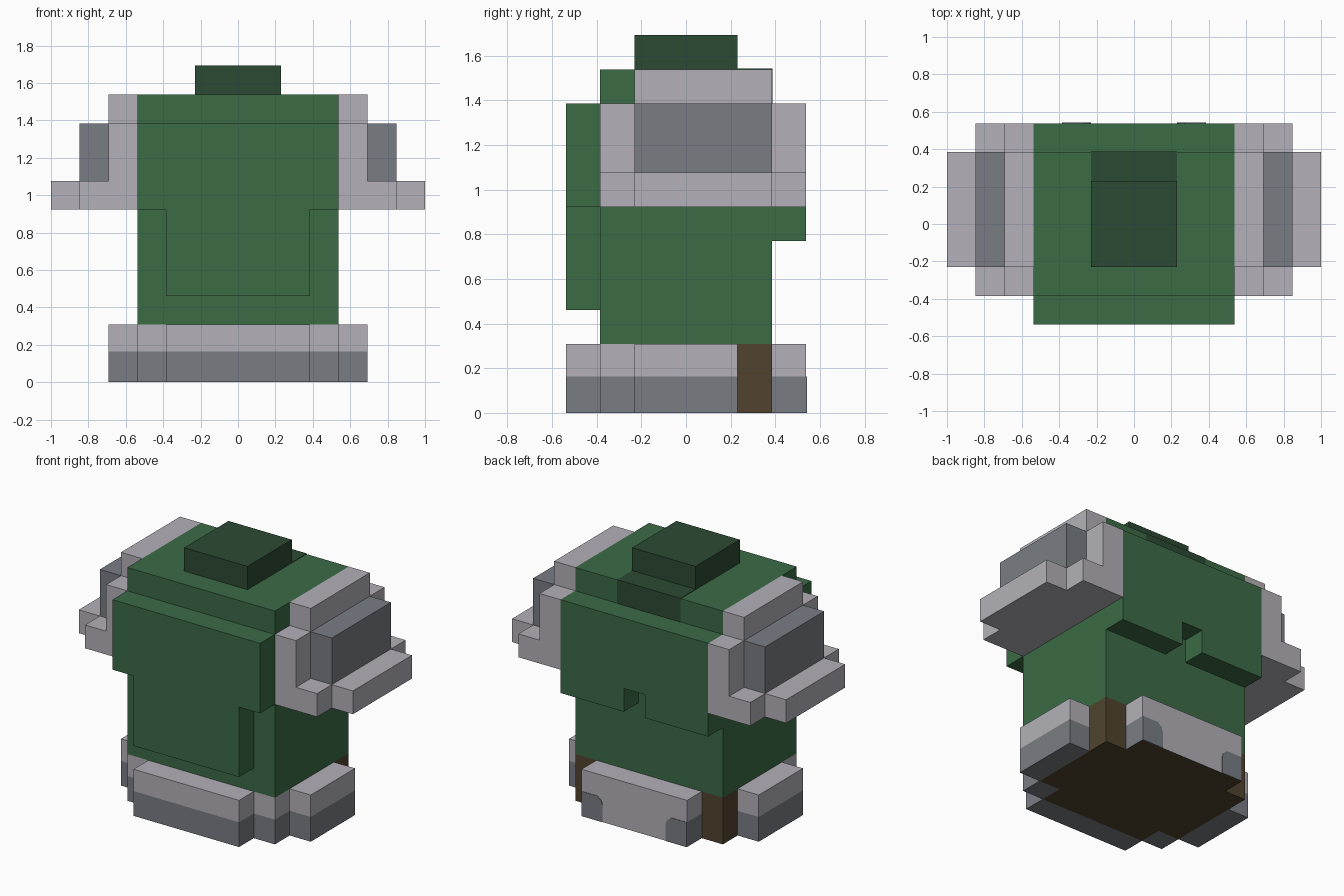
import bpy, bmesh
from mathutils import Vector

if "Cube" in bpy.data.objects:
    bpy.data.objects.remove(bpy.data.objects["Cube"])

U = 2 / 13          # one block of the grid
BAND = 1.06         # top of the dark band on the hem, in blocks


def mat(name, hex_colour):
    def lin(c):
        return c / 12.92 if c <= 0.04045 else ((c + 0.055) / 1.055) ** 2.4
    rgb = [lin(int(hex_colour[i:i + 2], 16) / 255) for i in (0, 2, 4)]
    m = bpy.data.materials.new(name)
    m.diffuse_color = (*rgb, 1)
    m.use_nodes = True
    m.node_tree.nodes["Principled BSDF"].inputs["Base Color"].default_value = m.diffuse_color
    return m


green = mat("green cloth", "3C6B46")
dark_green = mat("dark green cloth", "2C4A33")
light_grey = mat("light grey fur", "B3B1B8")
dark_grey = mat("dark grey fur", "797D84")
brown = mat("brown lining", "51442F")


def prism(name, outline, axis, lo, hi, mats, band=None, rule=None):
    """Extrude an outline (in blocks) along y or z, optionally cut at a height."""
    bm = bmesh.new()
    place = {"z": lambda a, b: (a, b, lo), "y": lambda a, b: (a, lo, b)}[axis]
    face = bm.faces.new([bm.verts.new(place(a, b)) for a, b in outline])
    ext = bmesh.ops.extrude_face_region(bm, geom=[face])
    move = Vector((0, 0, hi - lo)) if axis == "z" else Vector((0, hi - lo, 0))
    bmesh.ops.translate(bm, vec=move, verts=[
        v for v in ext["geom"] if isinstance(v, bmesh.types.BMVert)])
    if band:
        bmesh.ops.bisect_plane(bm, geom=bm.verts[:] + bm.edges[:] + bm.faces[:],
                               plane_co=(0, 0, band), plane_no=(0, 0, 1))
    bmesh.ops.recalc_face_normals(bm, faces=bm.faces)
    if rule:
        bm.normal_update()
        for f in bm.faces:
            f.material_index = rule(f)
    bmesh.ops.scale(bm, vec=(U, U, U), verts=bm.verts)
    me = bpy.data.meshes.new(name)
    bm.to_mesh(me)
    bm.free()
    for m in mats:
        me.materials.append(m)
    ob = bpy.data.objects.new(name, me)
    bpy.context.collection.objects.link(ob)
    return ob


def box(name, x, y, z, mats, **kw):
    pts = [(x[0], y[0]), (x[1], y[0]), (x[1], y[1]), (x[0], y[1])]
    return prism(name, pts, "z", *z, mats, **kw)


def sides(x):
    return tuple(sorted(x)), tuple(sorted((-x[0], -x[1])))


def low_dark(f):
    return 1 if f.calc_center_median().z < BAND else 0


def back_rule(f):
    """Light back, dark ends below the band, lining underneath."""
    if f.normal.z < -0.5:
        return 2
    return 1 if abs(f.normal.x) > 0.5 and f.calc_center_median().z < BAND else 0


fur = [light_grey, dark_grey]

# Coat body, neck and the dark patch behind the neck
box("coat_body", (-3.5, 3.5), (-2.5, 2.5), (2, 10), [green])
box("neck", (-1.5, 1.5), (-1.5, 1.5), (10, 11), [dark_green])
box("neck_patch", (-1.5, 1.5), (1.5, 2.52), (9, 10.02), [dark_green])

# Chest panel with a narrower apron below
prism("chest_panel", [(-3.5, 9), (-3.5, 6), (-2.5, 6), (-2.5, 3),
                      (2.5, 3), (2.5, 6), (3.5, 6), (3.5, 9)],
      "y", -3.5, -2.5, [green])

# Back cape with a notch in its lower edge
prism("back_cape", [(-3.5, 9), (-3.5, 5), (-0.5, 5), (-0.5, 6),
                    (0.5, 6), (0.5, 5), (3.5, 5), (3.5, 9)],
      "y", 2.5, 3.5, [green])

# Sleeves
for side, s in (("right", 1), ("left", -1)):
    def sx(a, b):
        return tuple(sorted((s * a, s * b)))
    box(side + "_sleeve_wall", sx(3.5, 4.5), (-2.5, 3.5), (7, 9), [light_grey])
    box(side + "_sleeve_top", sx(3.5, 4.5), (-1.5, 2.5), (9, 10), [light_grey])
    box(side + "_sleeve_pad", sx(4.5, 5.5), (-1.5, 2.5), (7, 9), [dark_grey])
    prism(side + "_sleeve_cuff",
          [(s * x, y) for x, y in ((3.5, -2.5), (5.5, -2.5), (5.5, -1.5), (6.5, -1.5),
                                   (6.5, 2.5), (5.5, 2.5), (5.5, 3.5), (3.5, 3.5))],
          "z", 6, 7, [light_grey])
    # Hem fur on the flank and at the front corner
    box(side + "_hem", sx(3.5, 4.5), (-1.5, 1.5), (0, 2), fur, band=BAND, rule=low_dark)
    box(side + "_hem_corner", sx(2.5, 3.5), (-2.5, -1.5), (0, 2), fur,
        band=BAND, rule=low_dark)
    # Rounded dark spot at each end of the back hem
    prism(side + "_back_spot", [(s * x, z) for x, z in (
        (2.5, 0), (2.5, BAND), (1.75, BAND), (1.55, 0.9), (1.5, 0.7), (1.5, 0))],
        "y", 3.48, 3.52, [dark_grey])

# Front and back hem fur
box("front_hem", (-2.5, 2.5), (-3.5, -2.5), (0, 2), fur, band=BAND, rule=low_dark)
box("back_hem", (-2.5, 2.5), (2.5, 3.5), (0, 2), fur + [brown], band=BAND, rule=back_rule)

# Brown lining under the coat
prism("lining", [(-2.5, -2.5), (2.5, -2.5), (2.5, -1.5), (3.5, -1.5),
                 (3.5, 2.5), (-3.5, 2.5), (-3.5, -1.5), (-2.5, -1.5)],
      "z", 0, 2, [brown])
